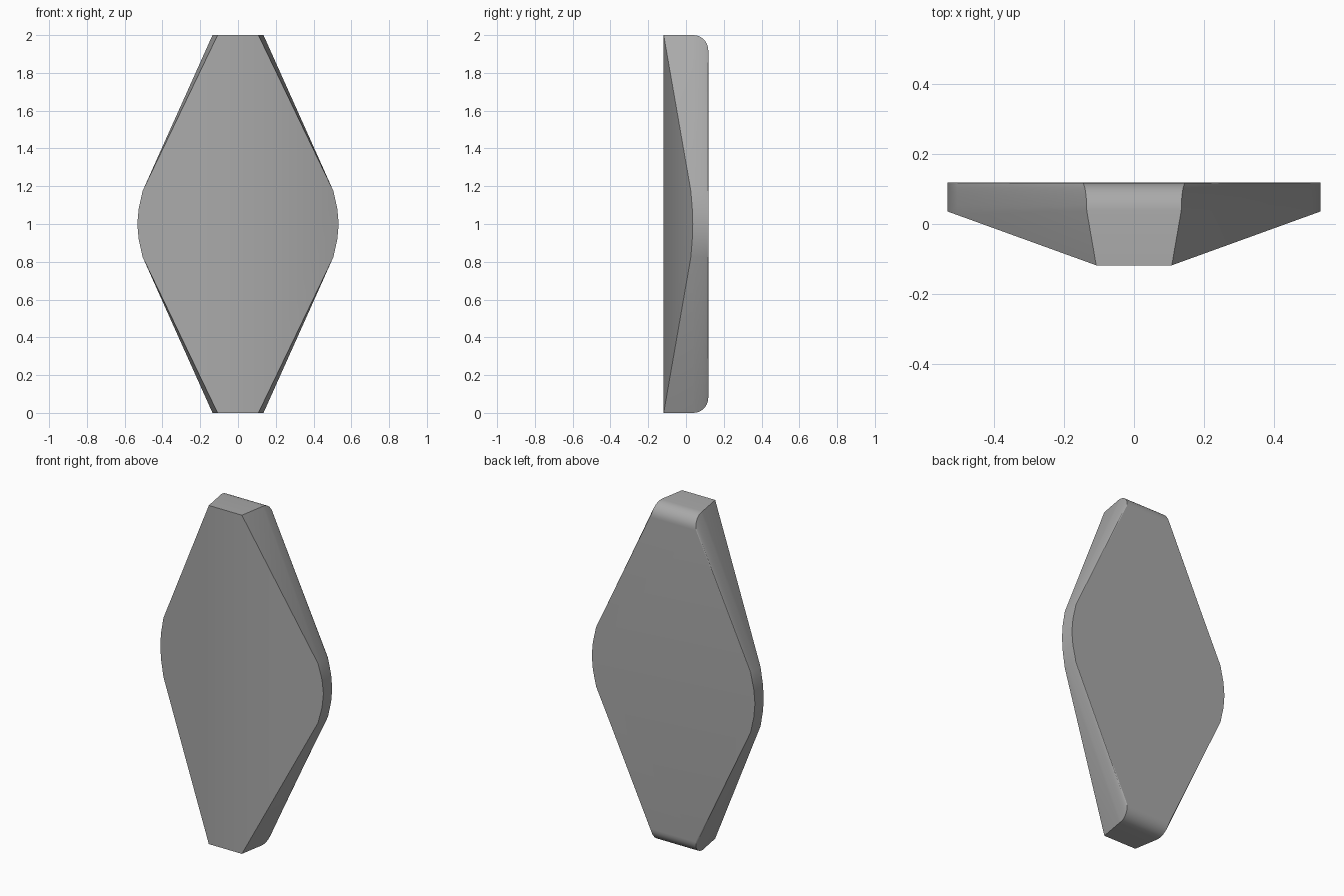
import bpy, bmesh, math

cube = bpy.data.objects.get("Cube")
if cube:
    bpy.data.objects.remove(cube, do_unlink=True)

BACK, FRONT = 0.118, -0.118
RADIUS = 0.08          # rounding of the end edges at the back
FRONT_HALF = 0.108     # half width of the flat front strip
SIDE = [(0.505, 0.175), (0.526, 0.08), (0.533, 0.0)]  # rounded side corner, height from middle


def outline(corner_x, corner_h):
    """Closed diamond outline, mirrored from one quarter."""
    quarter = [(corner_x, corner_h)] + SIDE
    right = quarter + [(x, -h) for x, h in reversed(quarter[:-1])]
    return right + [(-x, -h) for x, h in right]


def front_depth(x):
    return FRONT + max(0, abs(x) - FRONT_HALF) * 0.362


# Rings from front to back: faceted front edge, full outline, rounded ends
rings = [[(x, front_depth(x), h + 1) for x, h in outline(FRONT_HALF, 1)]]
STEPS = 8
for i in range(STEPS + 1):
    a = math.pi / 2 * i / STEPS
    drop = 1 - math.cos(a)
    y = BACK - RADIUS + RADIUS * math.sin(a)
    rings.append([(x, y, h + 1)
                  for x, h in outline(0.135 + 0.013 * drop, 1 - RADIUS * drop)])

bm = bmesh.new()
verts = [[bm.verts.new(p) for p in ring] for ring in rings]
n = len(rings[0])
for a, b in zip(verts, verts[1:]):
    for i in range(n):
        j = (i + 1) % n
        bm.faces.new((a[i], a[j], b[j], b[i]))

# Back plate, flat front strip and the two sloping front faces
half = n // 2
front = verts[0]
bm.faces.new(verts[-1])
bm.faces.new(front[:half])
bm.faces.new(front[half:])
bm.faces.new((front[0], front[half - 1], front[half], front[-1]))
bmesh.ops.recalc_face_normals(bm, faces=bm.faces[:])

mesh = bpy.data.meshes.new("diamond_plate")
bm.to_mesh(mesh)
bm.free()
plate = bpy.data.objects.new("diamond_plate", mesh)
bpy.context.collection.objects.link(plate)

# Plain grey finish
grey = bpy.data.materials.new("plain_grey")
grey.use_nodes = True
colour = (0.4, 0.4, 0.4, 1)
grey.diffuse_color = colour
grey.node_tree.nodes["Principled BSDF"].inputs["Base Color"].default_value = colour
mesh.materials.append(grey)

bpy.ops.object.select_all(action="DESELECT")
plate.select_set(True)
bpy.context.view_layer.objects.active = plate
bpy.ops.object.shade_smooth_by_angle(angle=math.radians(30))
